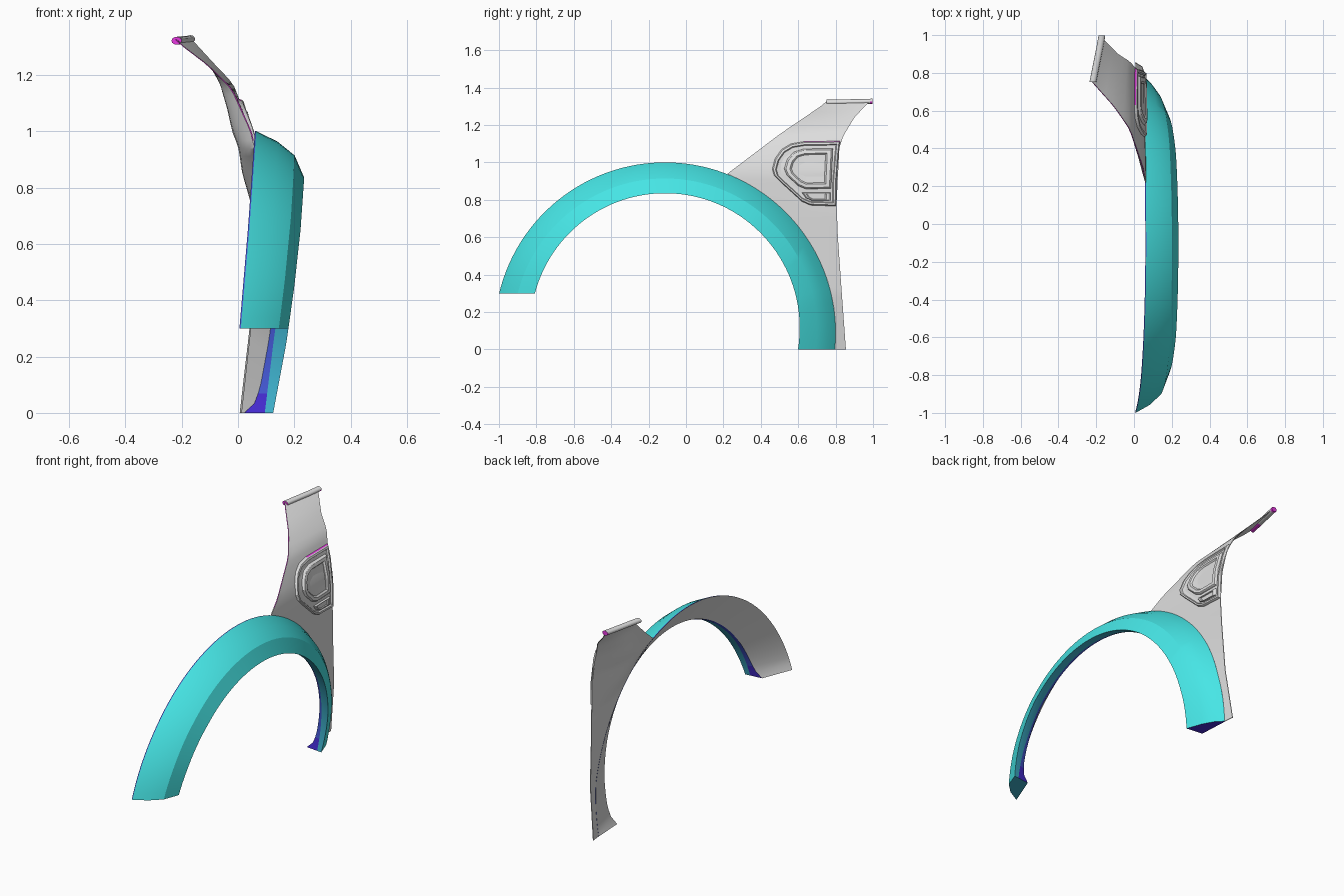
import bpy, bmesh
from math import sqrt, sin, cos, pi, asin, radians

cube = bpy.data.objects.get("Cube")
if cube:
    bpy.data.objects.remove(cube, do_unlink=True)


def material(name, rgb):
    m = bpy.data.materials.new(name)
    m.use_nodes = True
    m.diffuse_color = (*rgb, 1)
    m.node_tree.nodes["Principled BSDF"].inputs["Base Color"].default_value = (*rgb, 1)
    return m


TEAL, GRAY, BLUE, PINK, SEA, INDIGO = range(6)
mats = [material("teal", (0.062, 0.79, 0.79)), material("light_gray", (0.73, 0.73, 0.73)),
        material("mid_blue", (0.06, 0.1, 0.68)), material("magenta", (0.8, 0.04, 0.75)),
        material("sea_blue", (0.05, 0.45, 0.62)), material("indigo", (0.06, 0.025, 0.65))]


def finish(name, bm, angle):
    bmesh.ops.recalc_face_normals(bm, faces=bm.faces)
    mesh = bpy.data.meshes.new(name)
    bm.to_mesh(mesh)
    bm.free()
    for m in mats:
        mesh.materials.append(m)
    ob = bpy.data.objects.new(name, mesh)
    bpy.context.collection.objects.link(ob)
    bpy.ops.object.select_all(action='DESELECT')
    ob.select_set(True)
    bpy.context.view_layer.objects.active = ob
    bpy.ops.object.shade_smooth_by_angle(angle=radians(angle))


def loft(name, rings, mat_rule, caps, angle):
    """Skin closed rings; mat_rule(row, segment) colours the sides."""
    bm = bmesh.new()
    vs = [[bm.verts.new(p) for p in ring] for ring in rings]
    n = len(rings[0])
    for i in range(len(vs) - 1):
        for j in range(n):
            k = (j + 1) % n
            f = bm.faces.new((vs[i][j], vs[i][k], vs[i + 1][k], vs[i + 1][j]))
            f.material_index = mat_rule(i, j)
    for ring, m in zip((vs[0], vs[-1]), caps):
        bm.faces.new(ring).material_index = m
    finish(name, bm, angle)


def table(pairs, z):
    """Piecewise linear lookup."""
    if z <= pairs[0][0]:
        return pairs[0][1]
    for (a, va), (b, vb) in zip(pairs, pairs[1:]):
        if z <= b:
            return va + (vb - va) * (z - a) / (b - a)
    return pairs[-1][1]


# ---- wheel arch flare ----
CY = -0.112
R_OUT, Z_OUT = 0.912, 0.088
R_IN, Z_IN = 0.72, 0.115
FRONT_EDGE = [(0.3, 0.01), (0.65, 0.04), (1.0, 0.065)]
REAR_EDGE = [(0, 0.017), (0.3, 0.05), (1.0, 0.065)]
LIP_X = [(0, 0.125), (0.25, 0.172), (0.45, 0.2), (0.65, 0.222), (0.835, 0.235)]
LIP_DEPTH = [(0, 0.103), (0.015, 0.085), (0.04, 0.069), (0.1, 0.063)]
BAND_DEPTH = [(0, 0.03), (0.25, 0.046)]


def on_circle(r, cz, t):
    start = pi - asin((0.3 - cz) / r)
    end = asin(-cz / r)
    a = start + (end - start) * t
    return CY + r * cos(a), cz + r * sin(a)


def arch_section(t):
    yo, zo = on_circle(R_OUT, Z_OUT, t)
    yi, zi = on_circle(R_IN, Z_IN, t)
    w = min(max((t - 0.4) / 0.2, 0), 1)
    xo = table(FRONT_EDGE, zo) * (1 - w) + table(REAR_EDGE, zo) * w
    xi = table(LIP_X, zi)
    height = zi - (0.3 if t < 0.5 else 0)  # above the foot of this leg

    def at(x, s):
        return (x, yi + (yo - yi) * s, zi + (zo - zi) * s)

    xr = xi - 0.034
    return [at(xo, 1), at(xo + (xr - xo) * 0.55, 0.78), at(xr, 0.48), at(xi, 0),
            at(xi - table(BAND_DEPTH, height), 0.02), at(xi - table(LIP_DEPTH, height), 0.06),
            at(xo - 0.005, 1)]


N = 64
SECTION_COLOURS = [TEAL, TEAL, TEAL, SEA, BLUE, GRAY, BLUE]


def arch_colour(i, j):
    foot = i < 2 or i >= N - 2
    return INDIGO if foot and j == 4 else SECTION_COLOURS[j]


loft("arch_flare", [arch_section(i / N) for i in range(N + 1)], arch_colour, (SEA, INDIGO), 20)

# ---- fender side panel ----
FRONT_Y = [(0.938, 0.22), (1.15, 0.5), (1.32, 0.75)]
FRONT_X = [(0.938, 0.063), (1.0, 0.048), (1.15, -0.02), (1.23, -0.1), (1.32, -0.218)]
REAR_Y = [(0, 0.855), (0.3, 0.833), (0.6, 0.812), (0.78, 0.805), (1.08, 0.82),
          (1.14, 0.84), (1.24, 0.9), (1.335, 0.99)]
REAR_X = [(0, 0.01), (0.3, 0.045), (0.72, 0.055), (0.95, 0.05), (1.08, 0.018),
          (1.17, -0.018), (1.24, -0.085), (1.335, -0.172)]
BACK_BULGE = [(0.72, 0), (0.85, 0.038), (1.0, 0.06), (1.15, 0.04), (1.24, 0)]


def panel_ends(z):
    if z < 0.938:
        yf, xf = CY + sqrt(R_OUT ** 2 - (z - Z_OUT) ** 2), table(REAR_EDGE, z)
    else:
        yf, xf = table(FRONT_Y, z), table(FRONT_X, z)
    return yf, xf, table(REAR_Y, z), table(REAR_X, z)


def panel_x(y, z):
    yf, xf, yr, xr = panel_ends(z)
    return xf + (xr - xf) * (y - yf) / (yr - yf)


COLS, ROWS = 10, 48
Z_TOP = 1.325


def panel_ring(z):
    yf, xf, yr, xr = panel_ends(z)
    us = [c / COLS for c in range(COLS + 1)]
    skin = [(xf + (xr - xf) * u, yf + (yr - yf) * u, z) for u in us]
    bulge = table(BACK_BULGE, z)
    back = [(x - 0.004 - bulge * sin(pi * u), y, z) for u, (x, y, _) in zip(us, skin)]
    return skin + back[::-1]


def panel_colour(i, j):
    front_edge = j == 2 * COLS + 1
    return PINK if front_edge and i / ROWS * Z_TOP > 0.95 else GRAY


loft("side_panel", [panel_ring(Z_TOP * i / ROWS) for i in range(ROWS + 1)],
     panel_colour, (GRAY, GRAY), 35)

# ---- rolled lip along the top of the panel, coloured ends and front underside ----
spine = [(-0.218, 0.752, 1.321), (-0.21, 0.79, 1.322), (-0.2, 0.84, 1.323),
         (-0.184, 0.92, 1.324), (-0.172, 0.985, 1.326), (-0.17, 0.998, 1.327)]
loft("top_lip", [[(x + 0.018 * cos(a), y, z + 0.014 * sin(a))
                  for a in (2 * pi * k / 12 for k in range(12))] for x, y, z in spine],
     lambda i, j: PINK if (i < 2 and j in (8, 9, 10)) or (i == 4 and j > 5) else GRAY,
     (PINK, PINK), 45)


# ---- side vent, shaped from nested raised outlines ----
def raised(name, outline, steps, pink_side=None):
    """Nested copies of an outline; steps are (inset scale, height)."""
    bm = bmesh.new()
    cy = (min(p[0] for p in outline) + max(p[0] for p in outline)) / 2
    cz = (min(p[1] for p in outline) + max(p[1] for p in outline)) / 2
    loops = []
    for s, h in steps:
        pts = [(cy + (y - cy) * s, cz + (z - cz) * s) for y, z in outline]
        loops.append([bm.verts.new((panel_x(y, z) + h, y, z)) for y, z in pts])
    n = len(outline)
    for i, (a, b) in enumerate(zip(loops, loops[1:])):
        for j in range(n):
            k = (j + 1) % n
            f = bm.faces.new((a[j], a[k], b[k], b[j]))
            f.material_index = PINK if i == 0 and j == pink_side else GRAY
    floor = bm.faces.new(loops[-1])
    floor.material_index = GRAY
    bmesh.ops.triangulate(bm, faces=[floor])
    finish(name, bm, 25)


surround = [(0.46, 0.965), (0.475, 1.02), (0.51, 1.07), (0.56, 1.1), (0.63, 1.112), (0.825, 1.115),
            (0.818, 1.05), (0.806, 0.9), (0.804, 0.765), (0.665, 0.77), (0.62, 0.79), (0.51, 0.89), (0.47, 0.93)]
frame = [(0.525, 0.965), (0.54, 1.015), (0.575, 1.055), (0.63, 1.072), (0.785, 1.075),
         (0.78, 0.96), (0.775, 0.86), (0.64, 0.858), (0.6, 0.875), (0.54, 0.93)]
slot = [(0.62, 0.838), (0.772, 0.838), (0.772, 0.795), (0.67, 0.797), (0.64, 0.81)]

raised("vent_surround", surround,
       [(1, -0.003), (0.98, 0.008), (0.96, 0.012), (0.9, 0.012), (0.87, 0.004)], pink_side=4)
raised("vent_frame", frame, [(1, 0.002), (0.97, 0.01), (0.93, 0.014), (0.77, 0.014), (0.7, 0.005)])
raised("vent_slot", slot, [(1, 0.002), (0.95, 0.01), (0.88, 0.013), (0.72, 0.012), (0.62, 0.006)])
